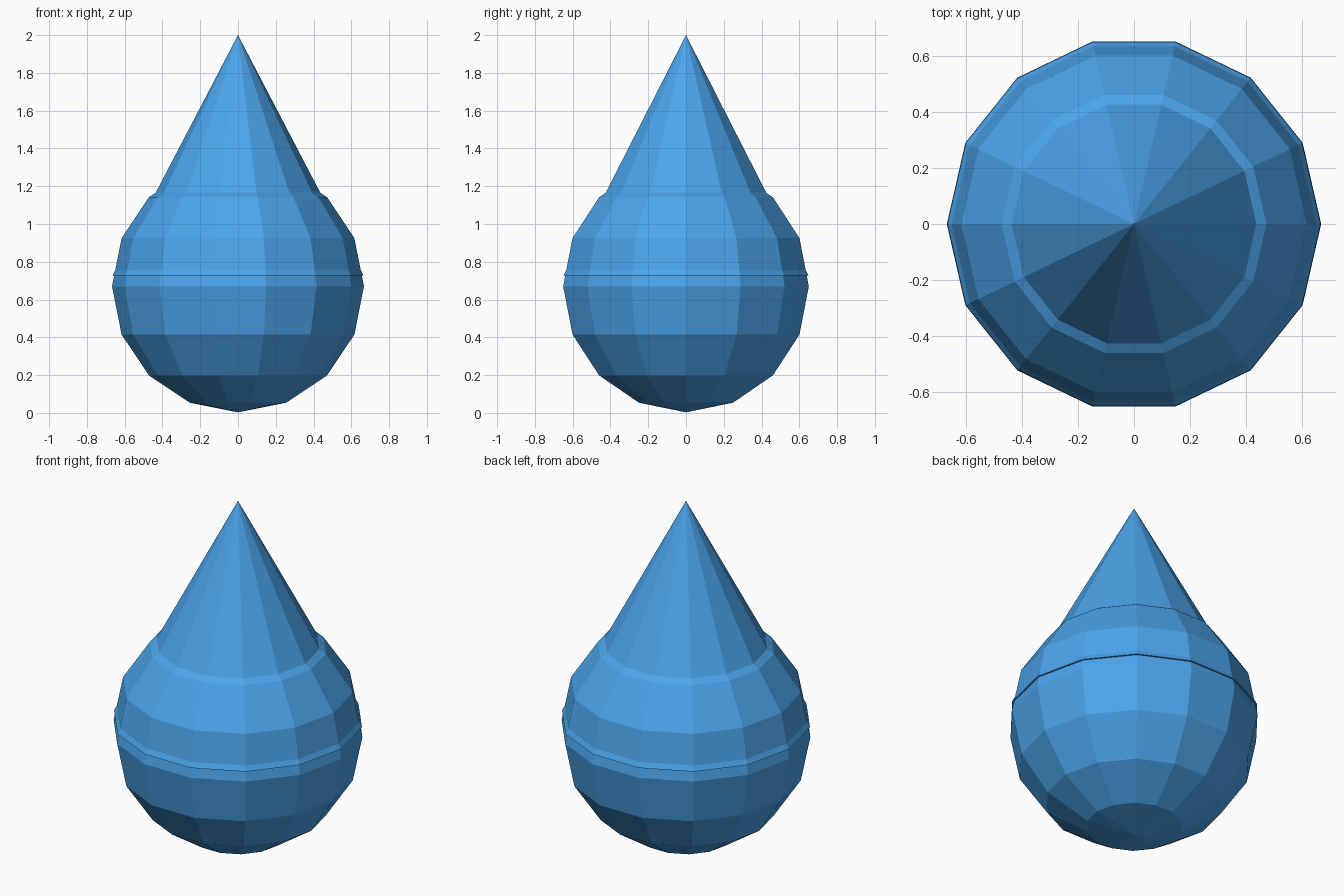
import bpy, bmesh, math

if "Cube" in bpy.data.objects:
    bpy.data.objects.remove(bpy.data.objects["Cube"])

SIDES = 14

water = bpy.data.materials.new("blue")
water.diffuse_color = (0.07, 0.37, 0.83, 1)
water.use_nodes = True
water.node_tree.nodes["Principled BSDF"].inputs["Base Color"].default_value = water.diffuse_color


def lathe(name, profile):
    """Flat-faced solid of revolution from (radius, z) points, bottom to top."""
    bm = bmesh.new()
    rings = []
    for r, z in profile:
        n = SIDES if r > 1e-6 else 1
        rings.append([bm.verts.new((r * math.cos(math.tau * i / SIDES),
                                    r * math.sin(math.tau * i / SIDES), z))
                      for i in range(n)])
    for low, high in zip(rings, rings[1:]):
        for i in range(SIDES):
            j = i + 1
            corners = [low[i % len(low)], low[j % len(low)],
                       high[j % len(high)], high[i % len(high)]]
            bm.faces.new(list(dict.fromkeys(corners)))
    if len(rings[0]) > 1:
        bm.faces.new(rings[0][::-1])
    bmesh.ops.recalc_face_normals(bm, faces=bm.faces)
    mesh = bpy.data.meshes.new(name)
    bm.to_mesh(mesh)
    bm.free()
    mesh.materials.append(water)
    obj = bpy.data.objects.new(name, mesh)
    bpy.context.collection.objects.link(obj)


# Round lower body: sphere with 8 bands
R, CZ, BANDS = 0.667, 0.67, 8
lathe("drop_body", [(R * math.sin(math.pi * k / BANDS),
                     CZ - R * math.cos(math.pi * k / BANDS))
                    for k in range(BANDS + 1)])

# Pointed tip: cone overlapping the sphere, rim slightly proud of it
lathe("drop_tip", [(0.665, 0.727), (0, 2.0)])
